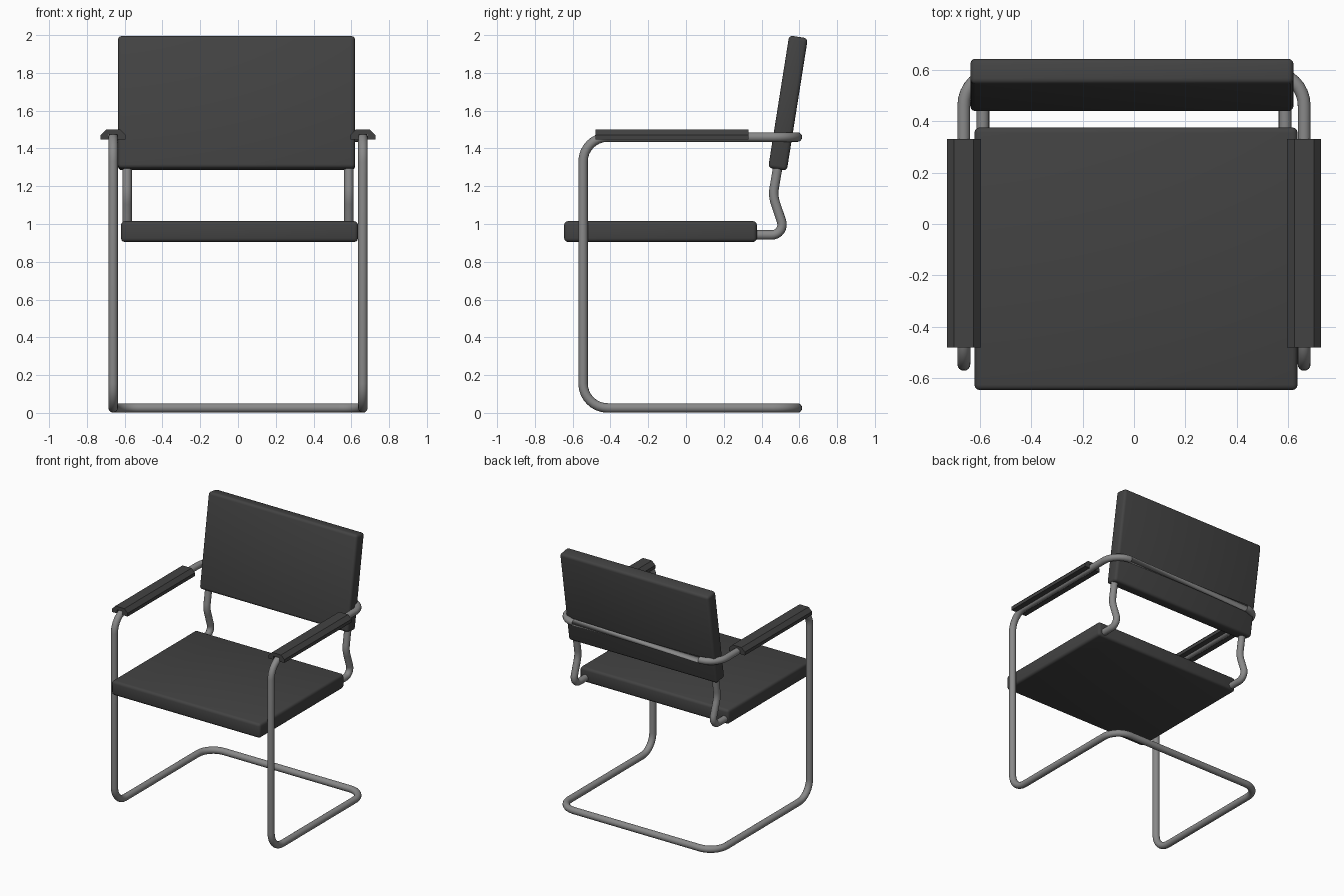
import bpy, bmesh, math
from mathutils import Vector, Matrix

cube = bpy.data.objects.get("Cube")
if cube:
    bpy.data.objects.remove(cube, do_unlink=True)


def material(name, value):
    m = bpy.data.materials.new(name)
    m.use_nodes = True
    color = (value, value, value, 1)
    m.diffuse_color = color
    m.node_tree.nodes["Principled BSDF"].inputs["Base Color"].default_value = color
    return m


leather = material("dark grey leather", 0.055)
steel = material("grey steel", 0.25)


def add_object(name, bm, mat):
    bmesh.ops.recalc_face_normals(bm, faces=bm.faces)
    mesh = bpy.data.meshes.new(name)
    bm.to_mesh(mesh)
    bm.free()
    obj = bpy.data.objects.new(name, mesh)
    bpy.context.collection.objects.link(obj)
    mesh.materials.append(mat)
    bpy.ops.object.select_all(action="DESELECT")
    obj.select_set(True)
    bpy.context.view_layer.objects.active = obj
    bpy.ops.object.shade_smooth_by_angle(angle=math.radians(40))
    return obj


def rounded_path(corners, radii, closed, steps=8):
    """Replace each corner of a polyline with a circular arc."""
    path = []
    n = len(corners)
    for i, (c, r) in enumerate(zip(corners, radii)):
        if r == 0:
            path.append(c)
            continue
        a = (corners[i - 1] - c).normalized()
        b = (corners[(i + 1) % n] - c).normalized()
        half = a.angle(b) / 2
        centre = c + (a + b).normalized() * (r / math.sin(half))
        start = c + a * (r / math.tan(half)) - centre
        axis = start.cross(c + b * (r / math.tan(half)) - centre)
        for k in range(steps + 1):
            turn = Matrix.Rotation((math.pi - 2 * half) * k / steps, 3, axis)
            path.append(centre + turn @ start)
    return path


def tube(name, corners, radii, closed, radius, sides=16):
    """Sweep a ring along the rounded path, carrying its frame along."""
    path = rounded_path([Vector(c) for c in corners], radii, closed)
    n = len(path)
    bm = bmesh.new()
    rings = []
    normal = None
    for i, p in enumerate(path):
        before = path[i - 1] if closed or i > 0 else p
        after = path[(i + 1) % n] if closed or i < n - 1 else p
        tangent = ((p - before).normalized() + (after - p).normalized()).normalized()
        if normal is None:
            normal = tangent.orthogonal()
        normal = (normal - tangent * normal.dot(tangent)).normalized()
        side = tangent.cross(normal)
        angles = [math.tau * k / sides for k in range(sides)]
        rings.append([bm.verts.new(p + radius * (normal * math.cos(t) + side * math.sin(t)))
                      for t in angles])
    pairs = list(zip(rings, rings[1:]))
    for r0, r1 in pairs:
        for k in range(sides):
            j = (k + 1) % sides
            bm.faces.new((r0[k], r0[j], r1[j], r1[k]))
    if closed:
        # Match the last ring to the first by the nearest vertex offset
        first, last = rings[0], rings[-1]
        shift = min(range(sides), key=lambda s: (last[0].co - first[s].co).length)
        for k in range(sides):
            j = (k + 1) % sides
            bm.faces.new((last[k], last[j], first[(j + shift) % sides], first[(k + shift) % sides]))
    else:
        bm.faces.new(rings[0])
        bm.faces.new(rings[-1])
    return add_object(name, bm, steel)


def cushion(name, size, centre, tilt=0.0):
    bm = bmesh.new()
    bmesh.ops.create_cube(bm, size=1)
    bmesh.ops.scale(bm, vec=size, verts=bm.verts)
    bmesh.ops.bevel(bm, geom=bm.edges[:], offset=0.02, segments=3,
                    profile=0.5, affect="EDGES")
    bm.transform(Matrix.Translation(centre) @ Matrix.Rotation(tilt, 4, "X"))
    return add_object(name, bm, leather)


# Cushions
cushion("seat", (1.255, 1.02, 0.11), (0.008, -0.135, 0.96))
cushion("backrest", (1.255, 0.71, 0.1), (-0.008, 0.54, 1.64), math.radians(81))

# Continuous cantilever frame: arms, front legs, floor loop
X, FRONT, BACK, LOW, HIGH = 0.661, -0.545, 0.59, 0.026, 1.46
side_corners = [(BACK, HIGH), (FRONT, HIGH), (FRONT, LOW), (BACK, LOW)]
loop = [(X, y, z) for y, z in side_corners]
loop += [(-X, y, z) for y, z in reversed(side_corners)]
tube("frame", loop, [0.13] * len(loop), True, 0.025)

# Bent supports joining seat and backrest
for label, s in (("left", 1), ("right", -1)):
    bend = [(0.3, 0.942), (0.53, 0.942), (0.46, 1.15), (0.52, 1.5)]
    tube(label + "_back_support", [(s * 0.587, y, z) for y, z in bend],
         [0, 0.055, 0.16, 0], False, 0.025)

# Armrests: chamfered channel sections wrapped over the tube
for label, s in (("left", 1), ("right", -1)):
    half = [(0.038, 1.5), (0.066, 1.472), (0.066, 1.447), (0.024, 1.447), (0.024, 1.475)]
    section = half + [(-x, z) for x, z in reversed(half)]
    bm = bmesh.new()
    face = bm.faces.new([bm.verts.new((s * X + x, -0.48, z)) for x, z in section])
    moved = bmesh.ops.extrude_face_region(bm, geom=[face])["geom"]
    bmesh.ops.translate(bm, vec=(0, 0.81, 0),
                        verts=[v for v in moved if isinstance(v, bmesh.types.BMVert)])
    add_object(label + "_armrest", bm, leather)
